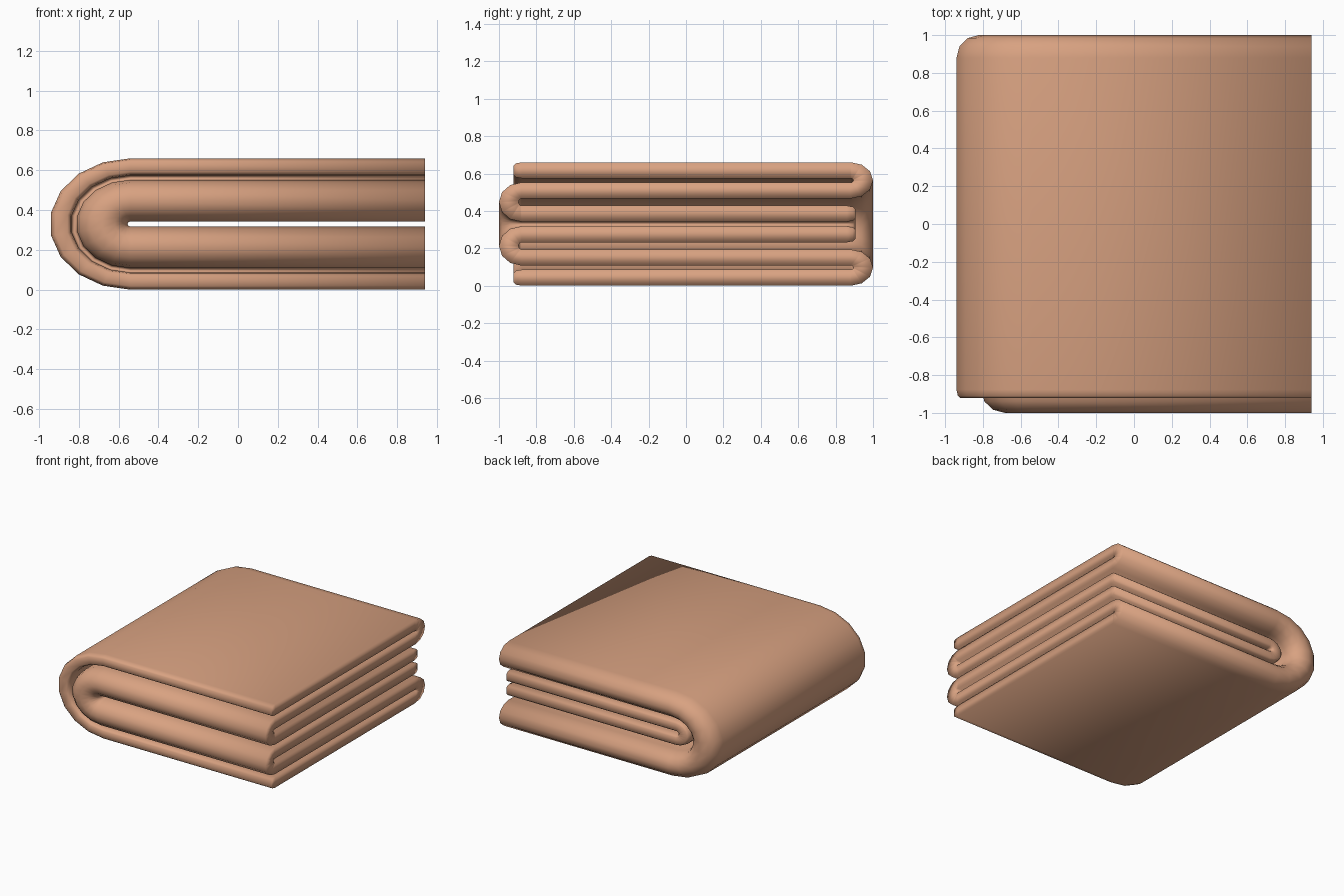
import bpy, bmesh
from math import sin, cos, pi, radians

cube = bpy.data.objects.get("Cube")
if cube:
    bpy.data.objects.remove(cube, do_unlink=True)

# Cloth colour
mat = bpy.data.materials.new("warm tan cloth")
colour = (0.69, 0.36, 0.22, 1)
mat.diffuse_color = colour
mat.use_nodes = True
mat.node_tree.nodes["Principled BSDF"].inputs["Base Color"].default_value = colour

HALF = 0.043                        # half the cloth thickness
LAYERS = (0.287, 0.179, 0.055)      # layer distances from the middle of the stack
MID_Z, BEND_X, OPEN_X = 0.33, -0.54, 0.94
STRETCH = 1.23                      # the bend is a little longer than tall


def hem(y, d, inward):
    """Two pairs of points that round off a free edge of the cloth."""
    return [((y, d + 0.025), (y, d - 0.025)),
            ((y + inward * 0.012, d + 0.037), (y + inward * 0.012, d - 0.037)),
            ((y + inward * 0.045, d + HALF), (y + inward * 0.045, d - HALF))]


def fold(y, upper, lower, side, steps=6):
    """Pairs of outer and inner points around a fold between two layers."""
    mid, gap = (upper + lower) / 2, (upper - lower) / 2
    pairs = []
    for i in range(steps + 1):
        a = pi * i / steps
        pairs.append(tuple((y + side * ry * sin(a), mid + r * cos(a))
                           for ry, r in ((0.12, gap + HALF), (0.015, gap - HALF))))
    return pairs


# Zigzag profile: hem, back fold, front fold, hem
top, middle, inner = LAYERS
pairs = hem(-0.922, top, 1)
pairs += fold(0.88, top, middle, 1)
pairs += [(b, a) for a, b in fold(-0.88, middle, inner, -1)]
pairs += hem(0.905, inner, -1)[::-1]
profile = [a for a, b in pairs] + [b for a, b in reversed(pairs)]

# Stations along the long fold: open end, bend, open end
stations = [(OPEN_X, 0)] + [(BEND_X, radians(20 * i)) for i in range(10)] + [(OPEN_X, pi)]

bm = bmesh.new()
rings = [[bm.verts.new((x - STRETCH * d * sin(a), y, MID_Z + d * cos(a)))
          for y, d in profile] for x, a in stations]
n = len(profile)
for r, s in zip(rings, rings[1:]):
    for i in range(n):
        j = (i + 1) % n
        bm.faces.new((r[i], r[j], s[j], s[i]))

# Cut edges at the open end
for ring in (rings[0], rings[-1]):
    for i in range(n // 2 - 1):
        bm.faces.new((ring[i], ring[i + 1], ring[n - 2 - i], ring[n - 1 - i]))
bmesh.ops.recalc_face_normals(bm, faces=bm.faces)
for f in bm.faces:
    f.smooth = True

mesh = bpy.data.meshes.new("folded_cloth")
bm.to_mesh(mesh)
bm.free()
mesh.materials.append(mat)
cloth = bpy.data.objects.new("folded_cloth", mesh)
bpy.context.collection.objects.link(cloth)
